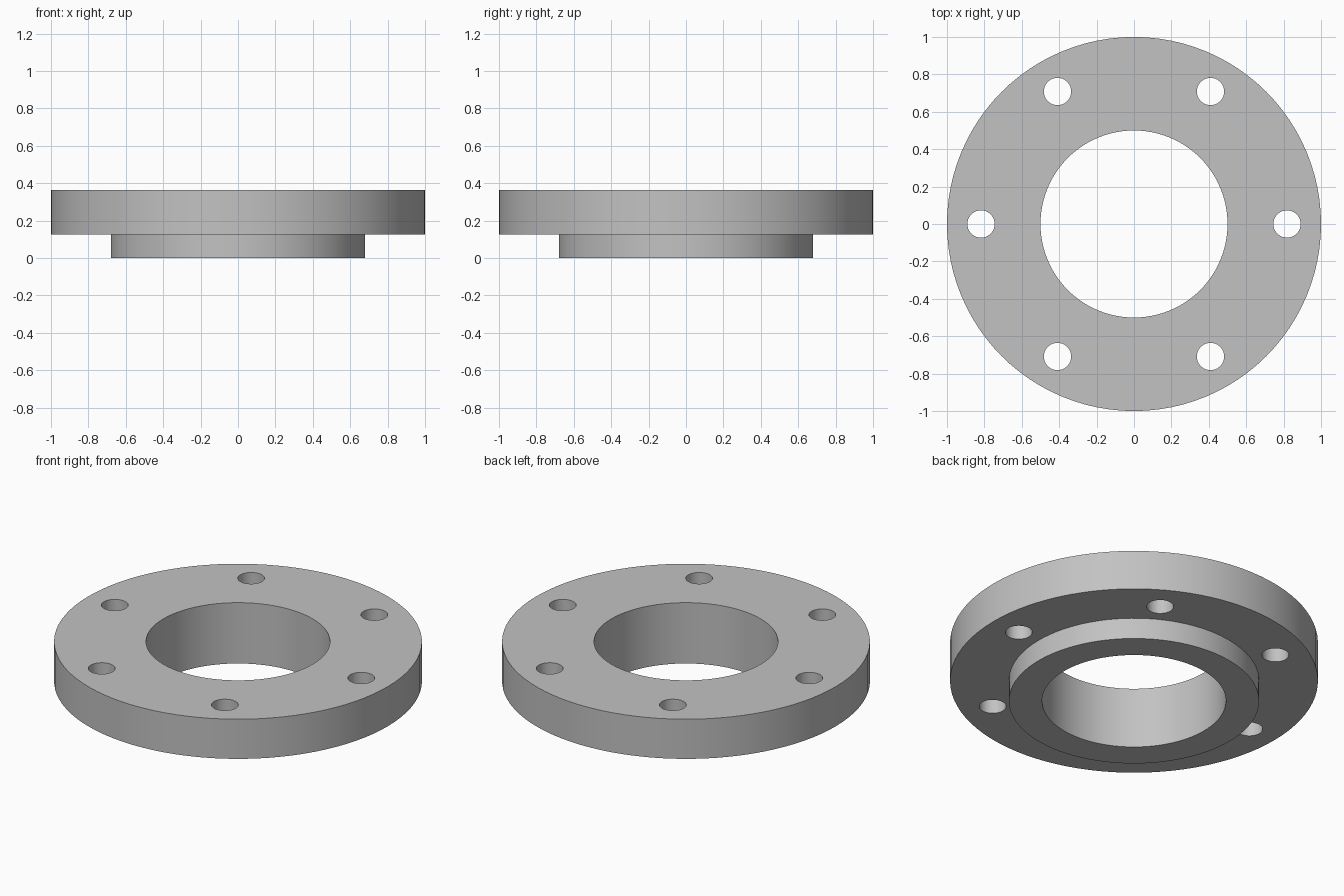
import bpy, bmesh, math
from mathutils import Matrix, Vector

if "Cube" in bpy.data.objects:
    bpy.data.objects.remove(bpy.data.objects["Cube"])

HEIGHT, STEP = 0.365, 0.127          # total height, underside of the wide disc
OUTER, HUB, BORE = 1.0, 0.68, 0.5    # radii
BOLT_CIRCLE, BOLT_R, BOLTS = 0.818, 0.073, 6
SEGMENTS = 96


def make_object(name, bm):
    bmesh.ops.recalc_face_normals(bm, faces=bm.faces)
    mesh = bpy.data.meshes.new(name)
    bm.to_mesh(mesh)
    bm.free()
    obj = bpy.data.objects.new(name, mesh)
    bpy.context.collection.objects.link(obj)
    return obj


# Flange body: stepped cross-section revolved around z
profile = [(BORE, 0), (HUB, 0), (HUB, STEP), (OUTER, STEP), (OUTER, HEIGHT), (BORE, HEIGHT)]
bm = bmesh.new()
verts = [bm.verts.new((r, 0, z)) for r, z in profile]
edges = [bm.edges.new((verts[i], verts[(i + 1) % len(verts)])) for i in range(len(verts))]
bmesh.ops.spin(bm, geom=verts + edges, cent=(0, 0, 0), axis=(0, 0, 1),
               angle=math.tau, steps=SEGMENTS, use_merge=True)
bmesh.ops.remove_doubles(bm, verts=bm.verts, dist=1e-5)
flange = make_object("flange", bm)

# Bolt hole cutters, evenly spaced on the bolt circle
bm = bmesh.new()
for i in range(BOLTS):
    a = math.tau * i / BOLTS
    pos = Vector((BOLT_CIRCLE * math.cos(a), BOLT_CIRCLE * math.sin(a), HEIGHT / 2))
    bmesh.ops.create_cone(bm, cap_ends=True, segments=40, radius1=BOLT_R, radius2=BOLT_R,
                          depth=1.0, matrix=Matrix.Translation(pos))
cutter = make_object("bolt_hole_cutter", bm)
cutter.hide_render = True

# Flat grey metal
grey = bpy.data.materials.new("grey metal")
grey.diffuse_color = (0.54, 0.54, 0.54, 1)
grey.use_nodes = True
grey.node_tree.nodes["Principled BSDF"].inputs["Base Color"].default_value = grey.diffuse_color
for obj in (flange, cutter):
    obj.data.materials.append(grey)

# Cut the holes, then smooth the round walls
cut = flange.modifiers.new("bolt_holes", 'BOOLEAN')
cut.operation = 'DIFFERENCE'
cut.solver = 'EXACT'
cut.object = cutter
bpy.context.view_layer.objects.active = flange
flange.select_set(True)
bpy.ops.object.modifier_apply(modifier=cut.name)
bpy.data.objects.remove(cutter)
bpy.ops.object.shade_smooth_by_angle(angle=math.radians(30))
